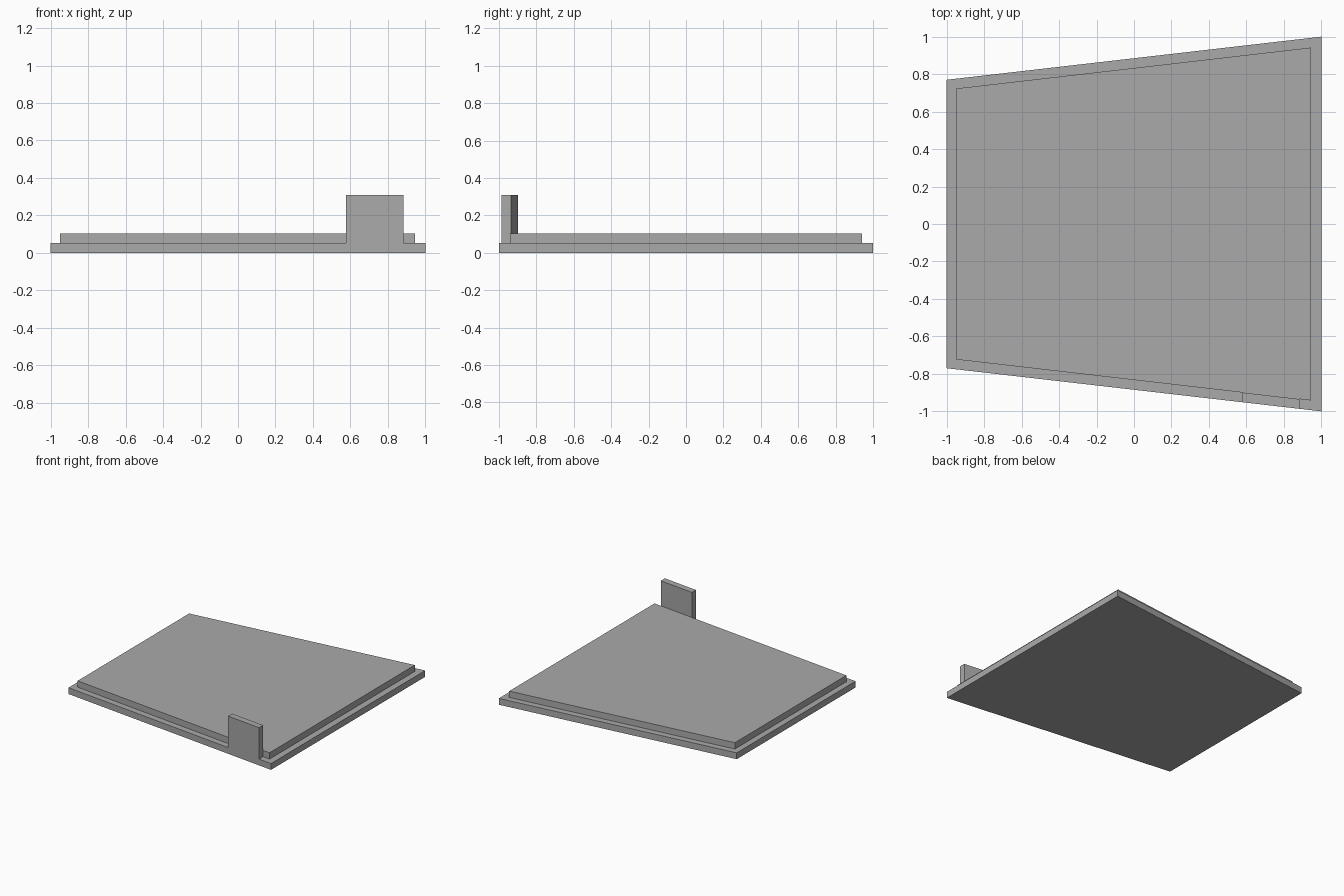
import bpy
import bmesh
import math

cube = bpy.data.objects.get("Cube")
if cube:
    bpy.data.objects.remove(cube)

BASE_TOP, PANEL_TOP, TAB_TOP = 0.052, 0.104, 0.31
TAB_LEFT, TAB_RIGHT = 0.577, 0.883

# Each tapered plate: left x, right x, left half depth, right half depth
BASE = (-1.0, 1.0, 0.77, 1.0)
PANEL = (-0.95, 0.946, 0.723, 0.942)

grey = bpy.data.materials.new("plain_grey")
grey.use_nodes = True
grey.diffuse_color = (0.4, 0.4, 0.4, 1)
grey.node_tree.nodes["Principled BSDF"].inputs["Base Color"].default_value = (0.4, 0.4, 0.4, 1)


def front_y(plate, x):
    """Front edge depth of a tapered plate at x."""
    x0, x1, d0, d1 = plate
    return -(d0 + (d1 - d0) * (x - x0) / (x1 - x0))


def corners(plate):
    x0, x1, d0, d1 = plate
    return [(x0, -d0), (x1, -d1), (x1, d1), (x0, d0)]


def extrude_up(bm, face, height):
    """Raise a face, leaving side walls behind; returns the raised cap."""
    geom = bmesh.ops.extrude_face_region(bm, geom=[face])["geom"]
    verts = [v for v in geom if isinstance(v, bmesh.types.BMVert)]
    bmesh.ops.translate(bm, vec=(0, 0, height), verts=verts)
    bmesh.ops.delete(bm, geom=[face], context="FACES_ONLY") if face.is_valid else None
    return next(f for f in geom if isinstance(f, bmesh.types.BMFace))


def finish(bm, name):
    bmesh.ops.dissolve_limit(bm, angle_limit=math.radians(0.5), verts=bm.verts, edges=bm.edges)
    bmesh.ops.recalc_face_normals(bm, faces=bm.faces)
    mesh = bpy.data.meshes.new(name)
    bm.to_mesh(mesh)
    bm.free()
    mesh.materials.append(grey)
    bpy.context.collection.objects.link(bpy.data.objects.new(name, mesh))


def slab(outline, z0, z1):
    """Closed prism; returns the bmesh with its bottom and top rings."""
    bm = bmesh.new()
    rings = [[bm.verts.new((x, y, z)) for x, y in outline] for z in (z0, z1)]
    bottom, top = rings
    bm.faces.new(bottom[::-1])
    n = len(outline)
    for i in range(n):
        j = (i + 1) % n
        bm.faces.new((bottom[i], bottom[j], top[j], top[i]))
    return bm, top


# Base plate with the upright tab drawn out of its front rim
c = corners(BASE)
tab_feet = [(x, front_y(BASE, x)) for x in (TAB_LEFT, TAB_RIGHT)]
bm, top = slab([c[0], *tab_feet, *c[1:]], 0, BASE_TOP)
back = [bm.verts.new((x, front_y(PANEL, x), BASE_TOP)) for x in (TAB_LEFT, TAB_RIGHT)]
bm.faces.new((top[0], top[1], back[0], back[1], top[2], *top[3:]))
tab = bm.faces.new((top[1], top[2], back[1], back[0]))
extrude_up(bm, tab, TAB_TOP - BASE_TOP)
finish(bm, "base_plate_with_tab")

# Raised panel set in from the rim
bm, top = slab(corners(PANEL), BASE_TOP, PANEL_TOP)
bm.faces.new(top)
finish(bm, "raised_panel")
